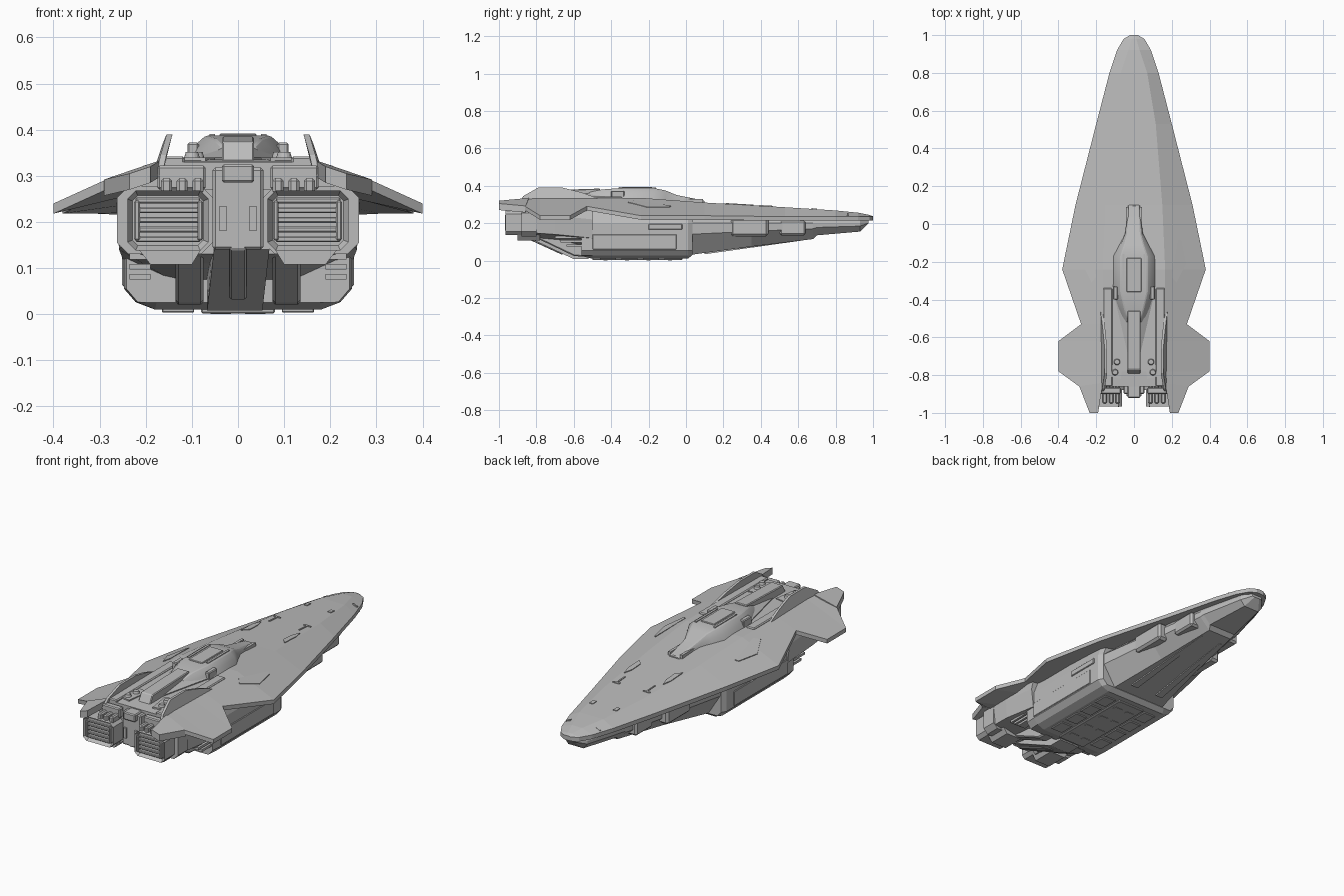
import bpy, bmesh
from mathutils import Vector

cube = bpy.data.objects.get("Cube")
if cube:
    bpy.data.objects.remove(cube, do_unlink=True)

grey = bpy.data.materials.new("hull_grey")
grey.use_nodes = True
grey.diffuse_color = (0.5, 0.5, 0.5, 1)
grey.node_tree.nodes["Principled BSDF"].inputs["Base Color"].default_value = (0.5, 0.5, 0.5, 1)


def finish(name, bm, mirror=False, bevel=0.0):
    bmesh.ops.recalc_face_normals(bm, faces=bm.faces)
    mesh = bpy.data.meshes.new(name)
    bm.to_mesh(mesh)
    bm.free()
    mesh.materials.append(grey)
    obj = bpy.data.objects.new(name, mesh)
    bpy.context.collection.objects.link(obj)
    if bevel:
        mod = obj.modifiers.new("edge_bevel", 'BEVEL')
        mod.width, mod.segments, mod.angle_limit = bevel, 1, 0.6
    if mirror:
        obj.modifiers.new("mirror", 'MIRROR')
    return obj


def loft(name, stations, bevel=0.0):
    """Skin symmetric cross-sections; each is (y, half outline from top to bottom centre)."""
    bm = bmesh.new()
    rings = []
    for y, half in stations:
        ring = half + [(-x, z) for x, z in half[-2:0:-1]]
        rings.append([bm.verts.new((x, y, z)) for x, z in ring])
    n = len(rings[0])
    for a, b in zip(rings, rings[1:]):
        for i in range(n):
            j = (i + 1) % n
            bm.faces.new((a[i], a[j], b[j], b[i]))
    bm.faces.new(rings[0])
    bm.faces.new(rings[-1])
    return finish(name, bm, bevel=bevel)


def prism(name, points, vec, mirror=True, bevel=0.0, inset=0.0, depth=0.0):
    """Extrude a polygon along a vector, optionally sinking an inset in its first face."""
    bm = bmesh.new()
    face = bm.faces.new([bm.verts.new(p) for p in points])
    vec = Vector(vec)
    top = [bm.verts.new(v.co + vec) for v in face.verts]
    base = list(face.verts)
    for i in range(len(base)):
        j = (i + 1) % len(base)
        bm.faces.new((base[i], base[j], top[j], top[i]))
    bm.faces.new(top)
    if inset:
        bmesh.ops.recalc_face_normals(bm, faces=bm.faces)
        bmesh.ops.inset_region(bm, faces=[face], thickness=inset)
        for v in face.verts:
            v.co += vec.normalized() * depth
    return finish(name, bm, mirror, bevel)


def box(name, x, y, z, mirror=True, bevel=0.0):
    pts = [(x[0], y[0], z[0]), (x[1], y[0], z[0]), (x[1], y[0], z[1]), (x[0], y[0], z[1])]
    return prism(name, pts, (0, y[1] - y[0], 0), mirror, bevel)


def octagon(x0, x1, z0, z1, c, y):
    return [(x0 + c, y, z0), (x1 - c, y, z0), (x1, y, z0 + c), (x1, y, z1 - c),
            (x1 - c, y, z1), (x0 + c, y, z1), (x0, y, z1 - c), (x0, y, z0 + c)]


# Upper deck: y, ridge x, ridge z, rim x, rim z
DECK = [(1.0, .006, .237, .02, .235), (.98, .012, .244, .055, .235), (.92, .03, .256, .09, .235),
        (.8, .07, .268, .13, .235), (.53, .115, .285, .2, .235), (.1, .15, .31, .31, .24),
        (-.24, .165, .335, .38, .24), (-.53, .165, .335, .28, .29), (-.62, .165, .335, .4, .24),
        (-.78, .165, .335, .4, .24), (-.86, .165, .33, .29, .29)]


def deck_half(r, zr, xe, ze):
    under = max(ze - .022, zr - .06)
    return [(0, zr), (r, zr), (xe, ze), (xe, ze - .022), (r, under), (0, under)]


def deck_z(x, y):
    for a, b in zip(DECK, DECK[1:]):
        if b[0] <= y <= a[0]:
            t = (a[0] - y) / (a[0] - b[0])
            r, zr, xe, ze = [p + (q - p) * t for p, q in zip(a[1:], b[1:])]
            return zr if x < r else zr + (ze - zr) * (x - r) / (xe - r)
    return DECK[-1][2]


def deck_panel(name, outline):
    prism(name, [(x, y, deck_z(x, y) + .004) for x, y in outline], (0, 0, -.008))


def deck_strip(name, x, y):
    deck_panel(name, [(x[0], y[0]), (x[1], y[0]), (x[1], y[1]), (x[0], y[1])])


loft("upper_deck", [(s[0], deck_half(*s[1:])) for s in DECK])
deck_panel("wing_panel", [(.2, -.28), (.225, -.31), (.275, -.21), (.25, -.09), (.235, -.08)])
deck_panel("fore_panel", [(.1, .24), (.128, .21), (.128, .31), (.115, .36), (.1, .31)])
deck_strip("deck_bar", (.07, .11), (.455, .465))
deck_strip("deck_rib", (.085, .092), (.39, .455))
deck_strip("deck_latch", (.06, .08), (.67, .7))
deck_strip("nose_latch", (.075, .1), (.86, .87))

# Wing prongs and tail fins
prism("tail_prong", [(.165, -.84, .335), (.29, -.858, .292), (.235, -1, .305), (.19, -1, .32)],
      (0, 0, -.035))
prism("tail_fin", [(.165, -.45, .325), (.152, -.56, .365), (.142, -.66, .39), (.142, -.79, .39),
                   (.155, -.87, .345), (.165, -.9, .3)], (.013, 0, 0))
box("fin_root", (.115, .165), (-.86, -.34), (.325, .342), bevel=.005)

# Cabin and spine
CABIN = [(.1, .035, .03, .025, .32), (-.05, .05, .045, .035, .35), (-.11, .085, .07, .05, .375),
         (-.17, .12, .1, .07, .387), (-.36, .13, .1, .07, .387), (-.45, .1, .075, .05, .38),
         (-.52, .07, .05, .035, .365)]
cabin = loft("cabin", [(y, [(0, z), (t, z), (m, z - .3 * (z - .3)), (b, .295), (0, .295)])
                       for y, b, m, t, z in CABIN], bevel=.004)
box("cabin_roof_plate", (-.04, .04), (-.36, -.18), (.38, .392), False, .003)
box("cabin_roof_rail", (.05, .062), (-.34, -.16), (.38, .391))
box("neck_rail", (.028, .042), (-.06, .09), (.3, .33))
box("cabin_shoulder", (.085, .11), (-.4, -.33), (.33, .372), bevel=.004)
prism("spine", [(-.035, -.46, .385), (-.035, -.77, .375), (-.035, -.8, .32), (-.035, -.46, .32)],
      (.07, 0, 0), False, .004)
prism("spine_brace", [(.035, -.4, .375), (.1, -.4, .34), (.035, -.68, .34)], (0, 0, -.03))

# Round hatches on the aft deck
prism("hatch_plate", [(.05, -.69, .34), (.11, -.68, .34), (.12, -.81, .34), (.07, -.82, .34)],
      (0, 0, -.012))
for i, (x, y) in enumerate([(.09, -.73), (.1, -.785)]):
    bm = bmesh.new()
    bmesh.ops.create_cone(bm, cap_ends=True, segments=16, radius1=.018, radius2=.013, depth=.016)
    bmesh.ops.translate(bm, verts=bm.verts, vec=(x, y, .344))
    finish(f"hatch_{i + 1}", bm, True)

# Forward keel: y, top x, bottom x, bottom z
KEEL = [(.975, .03, .015, .2), (.93, .07, .045, .155), (.7, .125, .08, .135),
        (.68, .13, .07, .115), (.35, .18, .11, .075), (.02, .23, .16, .03)]
loft("forward_keel", [(y, [(0, .24), (t * .8, .24), (t, .2), (t, .2 - .35 * (.2 - z)), (b, z), (0, z)])
                      for y, t, b, z in KEEL])
box("keel_pod", (.09, .155), (.5, .64), (.135, .215), bevel=.01)
box("keel_sponson", (.14, .2), (.24, .44), (.13, .225), bevel=.012)
prism("belly_vane", [(.05, .62, .115), (.07, .62, .115), (.1, .1, .042), (.06, .1, .042)],
      (0, 0, -.008))

# Cargo hold amidships
HOLD = [(0, .27), (.22, .27), (.247, .2), (.247, .055), (.222, .026), (.18, .01), (0, .01)]
loft("cargo_hold", [(.035, [(x * .94, max(z, .03)) for x, z in HOLD]), (.01, HOLD), (-.5, HOLD),
                    (-.56, [(x * .98, max(z, .025)) for x, z in HOLD])])
box("hold_side_panel", (.24, .251), (-.5, -.05), (.06, .14), bevel=.003)
box("hold_upper_panel", (.24, .252), (-.2, -.02), (.165, .195), bevel=.003)
box("belly_plate", (-.08, .08), (-.5, -.02), (.002, .014), False, .003)
for i in range(4):
    y = -.46 + i * .115
    box(f"belly_tile_{i + 1}", (.095, .165), (y, y + .085), (.004, .014), bevel=.002)
    box(f"belly_bar_{i + 1}", (.015, .06), (y + .02, y + .04), (0, .01))

# Aft body, tapering up to the engines
loft("aft_body", [(-.5, [(0, .32), (.16, .32), (.25, .275), (.262, .22), (.25, .12), (.12, .06), (0, .06)]),
                  (-.7, [(0, .32), (.16, .32), (.25, .28), (.264, .24), (.258, .14), (.12, .11), (0, .11)]),
                  (-.85, [(0, .31), (.13, .31), (.24, .275), (.262, .24), (.25, .15), (.15, .13), (0, .13)])])
prism("aft_keel", [(-.065, -.52, .008), (-.065, -.6, .008), (-.05, -.88, .14), (-.05, -.88, .2),
                   (-.065, -.52, .2)], (.12, 0, 0), False).location.x = -.002
prism("keel_rib", [(-.018, -.66, .03), (-.018, -.9, .14), (-.018, -.9, .168), (-.018, -.66, .1)],
      (.036, 0, 0), False, .004)
prism("side_strut", [(.075, -.54, .02), (.075, -.6, .025), (.075, -.82, .13), (.075, -.54, .13)],
      (.06, 0, 0), bevel=.006)
for i in range(3):
    z = .075 + i * .022
    box(f"hold_vent_{i + 1}", (.19, .235), (-.64 - i * .03, -.55), (z, z + .012))

# Tail block between the engines
box("tail_block", (-.055, .055), (-.9, -.8), (.14, .318), False, .006)
box("tail_post", (.025, .04), (-.91, -.89), (.18, .235))
box("tail_cap", (-.035, .035), (-.92, -.85), (.285, .325), False, .005)

# Engines with slatted nozzles
prism("engine_collar", octagon(.055, .262, .13, .278, .025, -.88), (0, .08, 0))
prism("engine_nozzle", octagon(.064, .24, .138, .268, .018, -.965), (0, .13, 0), True, 0, .012, .02)
for i in range(5):
    z = .158 + i * .021
    box(f"nozzle_slat_{i + 1}", (.082, .222), (-.962, -.93), (z - .002, z + .011), bevel=.003)
for i, x in enumerate((.076, .213)):
    box(f"nozzle_post_{i + 1}", (x, x + .012), (-.968, -.92), (.16, .246), bevel=.003)
prism("engine_bracket", [(.08, -.9, .14), (.1, -.9, .108), (.19, -.9, .108), (.215, -.9, .14)],
      (0, .12, 0))
for i in range(3):
    x = .075 + i * .034
    box(f"engine_top_pipe_{i + 1}", (x, x + .024), (-.95, -.84), (.26, .295), bevel=.006)
box("engine_top_bar", (.07, .175), (-.9, -.865), (.27, .322), bevel=.005)

# Soften only the rounded cabin
bpy.ops.object.select_all(action='DESELECT')
cabin.select_set(True)
bpy.context.view_layer.objects.active = cabin
bpy.ops.object.shade_smooth_by_angle(angle=0.5)
